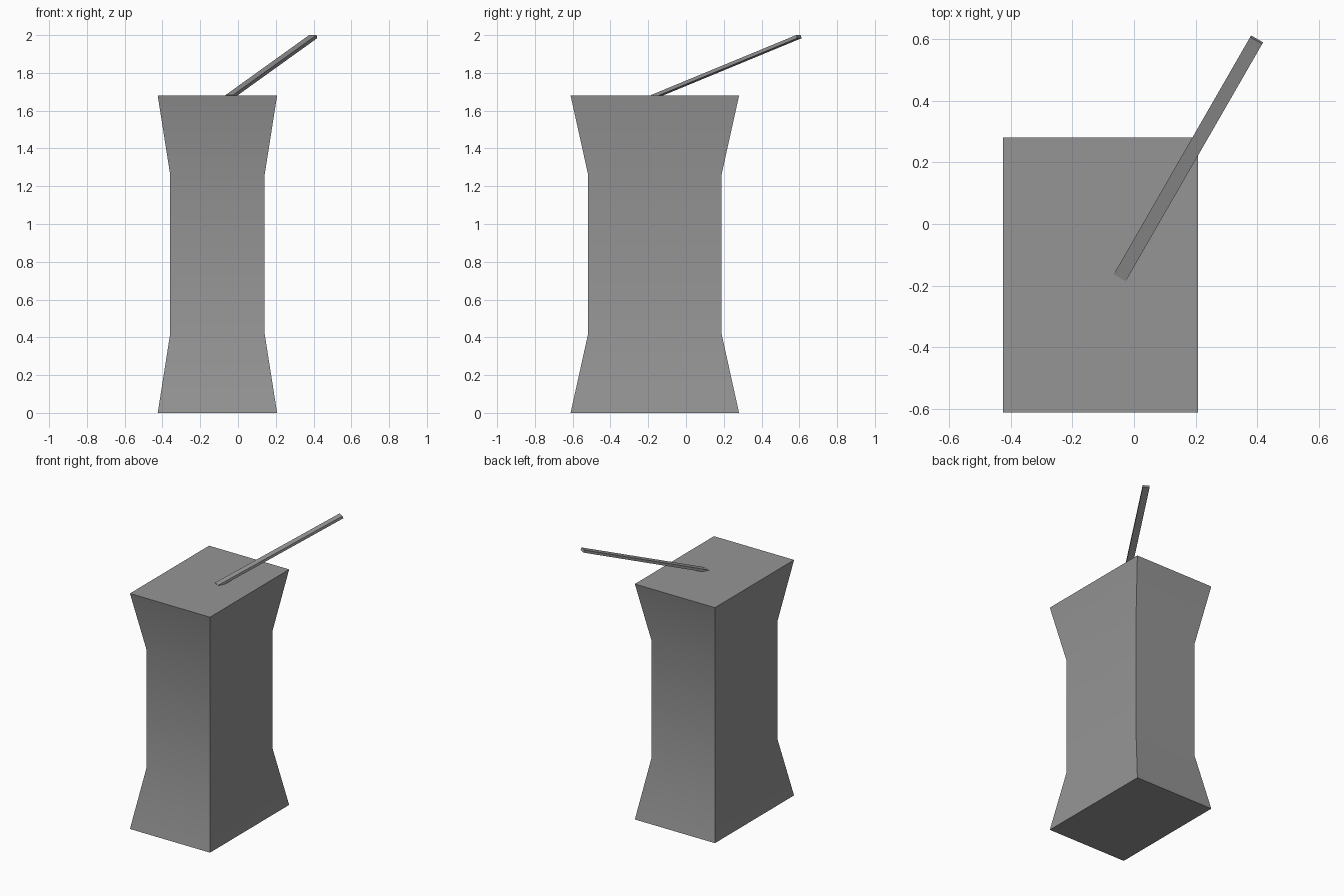
import bpy
import bmesh
from mathutils import Vector

cube = bpy.data.objects.get("Cube")
if cube:
    bpy.data.objects.remove(cube, do_unlink=True)

grey = bpy.data.materials.new("plain grey")
grey.use_nodes = True
colour = (0.3, 0.3, 0.3, 1)
grey.diffuse_color = colour
grey.node_tree.nodes["Principled BSDF"].inputs["Base Color"].default_value = colour


def loft(name, rings):
    """Skin a closed solid through a list of four-cornered rings."""
    bm = bmesh.new()
    loops = [[bm.verts.new(p) for p in ring] for ring in rings]
    for low, high in zip(loops, loops[1:]):
        for i in range(4):
            j = (i + 1) % 4
            bm.faces.new((low[i], low[j], high[j], high[i]))
    bm.faces.new(loops[0][::-1])
    bm.faces.new(loops[-1])
    bmesh.ops.recalc_face_normals(bm, faces=bm.faces)
    mesh = bpy.data.meshes.new(name)
    bm.to_mesh(mesh)
    bm.free()
    mesh.materials.append(grey)
    obj = bpy.data.objects.new(name, mesh)
    bpy.context.collection.objects.link(obj)
    bpy.ops.object.select_all(action="DESELECT")
    obj.select_set(True)
    bpy.context.view_layer.objects.active = obj
    bpy.ops.object.shade_smooth_by_angle(angle=0.52)
    return obj


CORNERS = ((-1, -1), (1, -1), (1, 1), (-1, 1))

# Carton: a box with a narrow waist and flared ends
centre = Vector((-0.109, -0.165, 0))
flare, waist = (0.316, 0.446), (0.25, 0.353)
levels = ((0, flare), (0.42, waist), (1.26, waist), (1.68, flare))
loft("carton", [[centre + Vector((sx * hx, sy * hy, z)) for sx, sy in CORNERS]
                for z, (hx, hy) in levels])

# Straw: a thin flat bar leaning out of the top
start, end = Vector((-0.045, -0.172, 1.674)), Vector((0.398, 0.598, 1.992))
along = (end - start).normalized()
side = along.cross(Vector((0, 0, 1))).normalized() * 0.0225
up = side.cross(along).normalized() * 0.009
loft("straw", [[p + side * sx + up * sy for sx, sy in CORNERS]
               for p in (start, end)])
